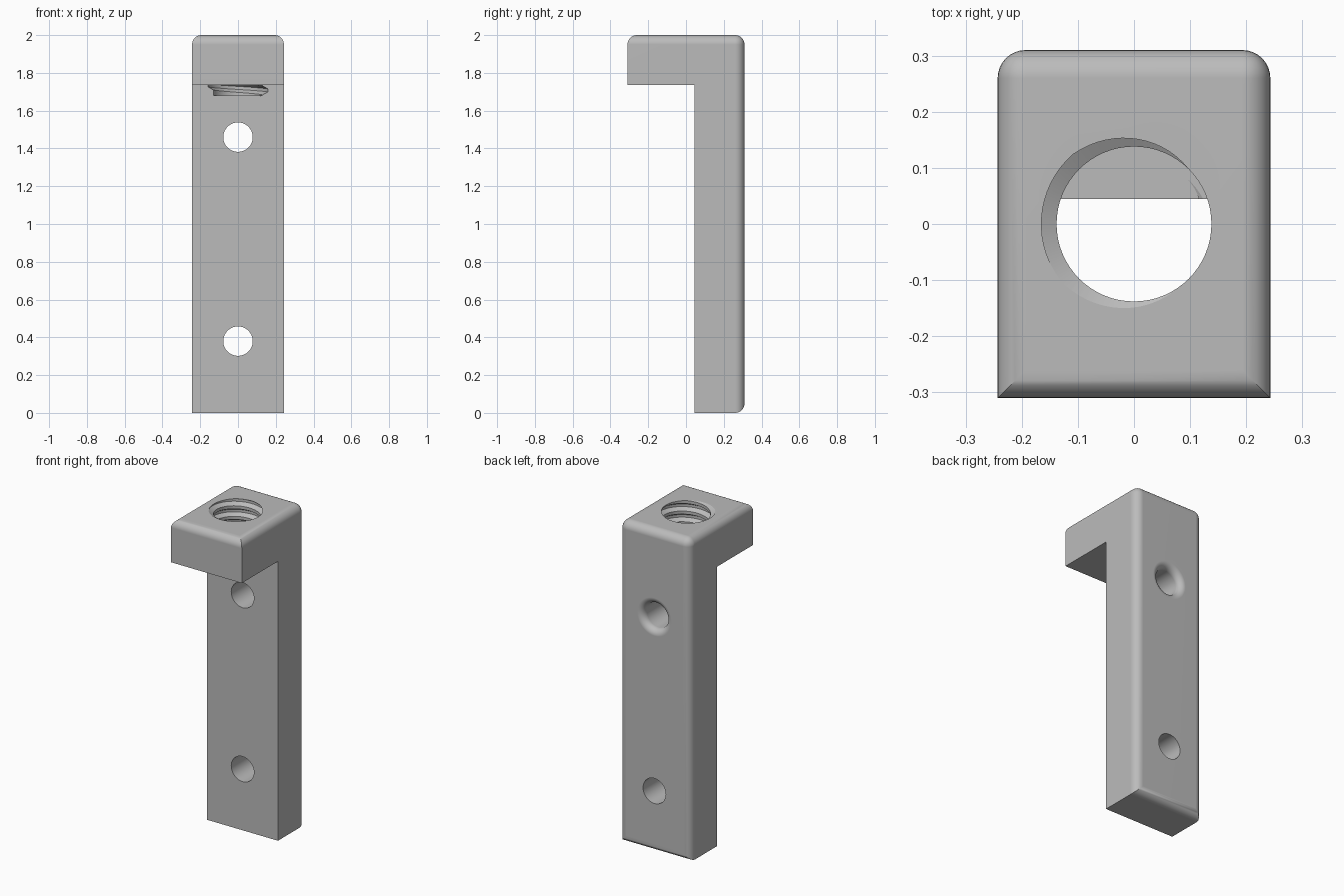
import bpy, bmesh
from math import sin, cos, pi, radians
from mathutils import Matrix, Vector

if "Cube" in bpy.data.objects:
    bpy.data.objects.remove(bpy.data.objects["Cube"], do_unlink=True)

HALF_W, BACK, FRONT, STEM = 0.243, 0.31, -0.31, 0.045   # width and depth limits
TOP, ARM = 2.0, 1.735                                  # top and underside of the arm
ROUND = 0.05
MINOR, MAJOR, PITCH, SEG = 0.138, 0.165, 0.066, 64     # threaded socket

grey = bpy.data.materials.new("plain grey")
grey.use_nodes = True
grey.diffuse_color = (0.5, 0.5, 0.5, 1)
grey.node_tree.nodes["Principled BSDF"].inputs["Base Color"].default_value = grey.diffuse_color


def finish(bm, name):
    bmesh.ops.recalc_face_normals(bm, faces=bm.faces)
    mesh = bpy.data.meshes.new(name)
    bm.to_mesh(mesh)
    bm.free()
    mesh.materials.append(grey)
    ob = bpy.data.objects.new(name, mesh)
    bpy.context.collection.objects.link(ob)
    return ob


def loft(name, rings, close_ring=True):
    """Closed solid through equal rings of points, capped at both ends."""
    bm = bmesh.new()
    rows = [[bm.verts.new(p) for p in ring] for ring in rings]
    n = len(rows[0])
    for a, b in zip(rows, rows[1:]):
        for i in range(n):
            bm.faces.new((a[i], a[(i + 1) % n], b[(i + 1) % n], b[i]))
    bm.faces.new(rows[0])
    bm.faces.new(rows[-1])
    return finish(bm, name)


def revolve(name, profile, matrix):
    """Solid of revolution from (radius, height) pairs."""
    return loft(name, [[matrix @ Vector((r * cos(2 * pi * i / SEG), r * sin(2 * pi * i / SEG), h))
                        for i in range(SEG)] for r, h in profile])


# Bracket body: L profile pulled across the width
outline = [(STEM, 0), (BACK, 0), (BACK, TOP), (FRONT, TOP), (FRONT, ARM), (STEM, ARM)]
bm = bmesh.new()
face = bm.faces.new([bm.verts.new((-HALF_W, y, z)) for y, z in outline])
pulled = bmesh.ops.extrude_face_region(bm, geom=[face])["geom"]
bmesh.ops.translate(bm, verts=[v for v in pulled if isinstance(v, bmesh.types.BMVert)],
                    vec=(2 * HALF_W, 0, 0))
bmesh.ops.recalc_face_normals(bm, faces=bm.faces)

# Round every edge bordering the back or the top
rounded = [e for e in bm.edges
           if all(abs(v.co.y - BACK) < 1e-4 for v in e.verts)
           or all(abs(v.co.z - TOP) < 1e-4 for v in e.verts)]
bmesh.ops.bevel(bm, geom=rounded, offset=ROUND, offset_type='OFFSET', segments=8,
                profile=0.5, affect='EDGES', clamp_overlap=True)
bracket = finish(bm, "bracket")

# Screw holes through the stem; the upper one flares at the back
to_back = Matrix.Rotation(-pi / 2, 4, 'X')
HOLE, FLARE = 0.078, 0.04
lower = revolve("lower_hole_cutter", [(HOLE, -0.1), (HOLE, 0.4)],
                Matrix.Translation((0, 0, 0.38)) @ to_back)
flare = [(HOLE + FLARE * (1 - cos(a)), BACK - FLARE + FLARE * sin(a))
         for a in [pi / 2 * k / 8 for k in range(9)]]
upper = revolve("upper_hole_cutter", [(HOLE, -0.1)] + flare + [(HOLE + FLARE, 0.4)],
                Matrix.Translation((0, 0, 1.46)) @ to_back)

# Threaded socket: plain bore plus a helical groove
bore = revolve("bore_cutter", [(MINOR, 1.68), (MINOR, 2.1)], Matrix())
root, inner = 0.008, MINOR - 0.013
base = root + (MAJOR - inner) * 0.577
section = [(inner, -base), (MAJOR, -root), (MAJOR, root), (inner, base)]
start = radians(-60)
z_start = TOP - PITCH * (4 + radians(175 + 60) / (2 * pi))
rings = []
for i in range(int(SEG * 5.7)):
    a = start + 2 * pi * i / SEG
    z = z_start + PITCH * i / SEG
    rings.append([(r * cos(a), r * sin(a), z + h) for r, h in section])
thread = loft("thread_cutter", rings)

for cutter in (lower, upper, bore, thread):
    cutter.hide_render = True
    mod = bracket.modifiers.new(cutter.name, 'BOOLEAN')
    mod.operation = 'DIFFERENCE'
    mod.solver = 'EXACT'
    mod.object = cutter

# Bake the cuts and drop the cutters
bpy.context.view_layer.update()
graph = bpy.context.evaluated_depsgraph_get()
cut_mesh = bpy.data.meshes.new_from_object(bracket.evaluated_get(graph))
bracket.modifiers.clear()
bracket.data = cut_mesh
for cutter in (lower, upper, bore, thread):
    bpy.data.objects.remove(cutter, do_unlink=True)

# Smooth the rounds, keep the corners crisp
for ob in bpy.context.selected_objects:
    ob.select_set(False)
bracket.select_set(True)
bpy.context.view_layer.objects.active = bracket
bpy.ops.object.shade_smooth_by_angle(angle=radians(30))
weighted = bracket.modifiers.new("even shading", 'WEIGHTED_NORMAL')
weighted.keep_sharp = True
